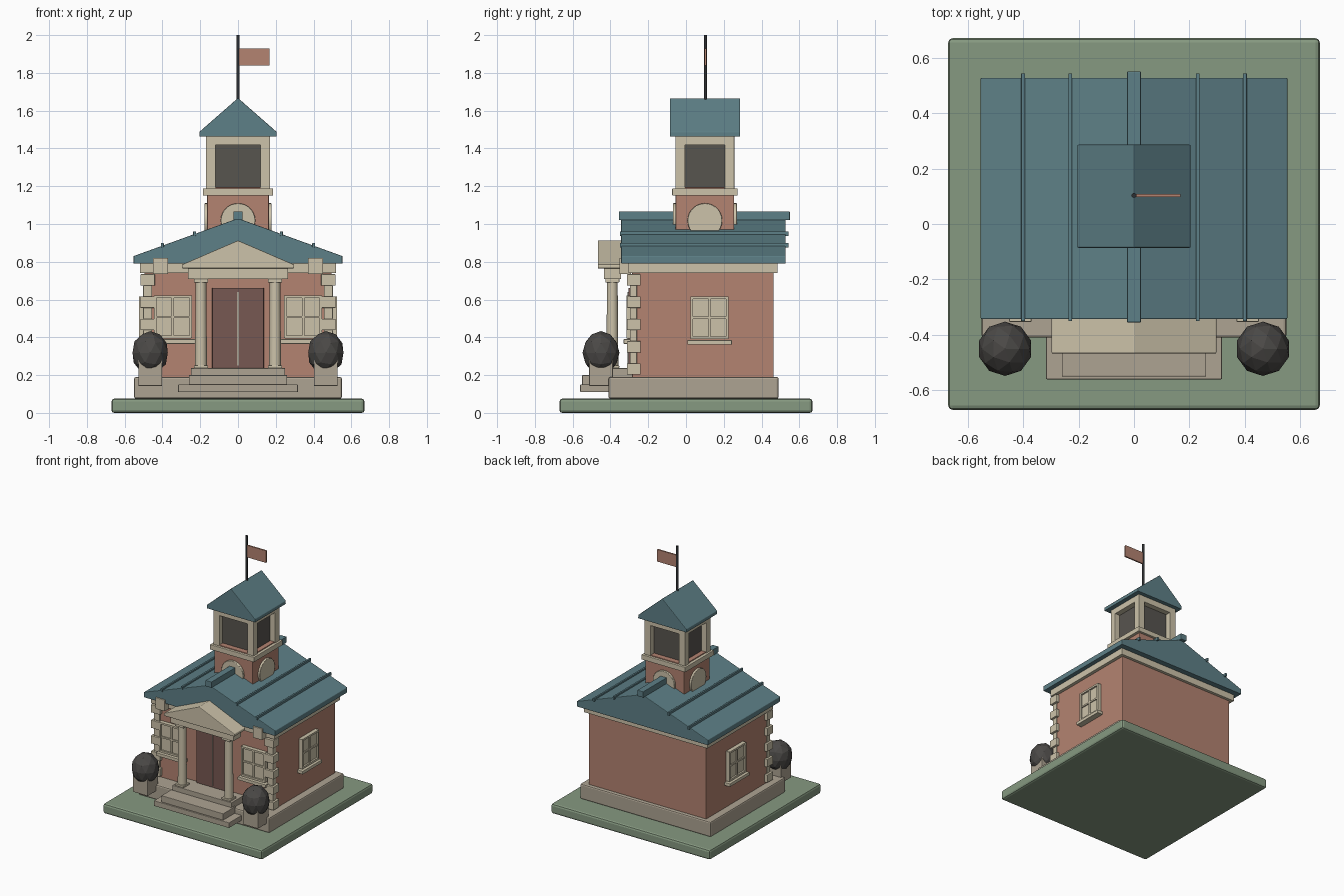
import bpy, bmesh
from math import pi, cos, sin
from mathutils import Matrix

cube = bpy.data.objects.get("Cube")
if cube:
    bpy.data.objects.remove(cube, do_unlink=True)


def material(name, srgb):
    m = bpy.data.materials.new(name)
    m.use_nodes = True
    col = [(c / 255) ** 2.2 for c in srgb] + [1]
    m.diffuse_color = col
    m.node_tree.nodes["Principled BSDF"].inputs["Base Color"].default_value = col
    return m


GRASS = material("grass", (133, 152, 128))
STONE = material("stone", (172, 162, 145))
BRICK = material("brick", (178, 130, 112))
CREAM = material("cream_trim", (203, 193, 168))
TEAL = material("teal_roof", (94, 127, 134))
DOOR = material("door_brown", (119, 89, 83))
SHADE = material("dark_opening", (88, 85, 80))
BUSH = material("dark_foliage", (76, 74, 72))
METAL = material("dark_metal", (48, 50, 52))


def finish(bm, name, mat, bevel=0.0, matrix=None):
    if matrix:
        bm.transform(matrix)
    bmesh.ops.recalc_face_normals(bm, faces=bm.faces)
    mesh = bpy.data.meshes.new(name)
    bm.to_mesh(mesh)
    bm.free()
    mesh.materials.append(mat)
    ob = bpy.data.objects.new(name, mesh)
    bpy.context.collection.objects.link(ob)
    if bevel:
        mod = ob.modifiers.new("soft_edges", "BEVEL")
        mod.width, mod.segments, mod.limit_method = bevel, 2, "ANGLE"
    return ob


def box(name, mat, x, y, z, bevel=0.003):
    bm = bmesh.new()
    bmesh.ops.create_cube(bm, size=1)
    size = Matrix.Diagonal((x[1] - x[0], y[1] - y[0], z[1] - z[0], 1))
    centre = Matrix.Translation([sum(r) / 2 for r in (x, y, z)])
    return finish(bm, name, mat, bevel, centre @ size)


def side_box(name, mat, s, x, y, z, bevel=0.003):
    """Box mirrored to side s of the x axis."""
    return box(name, mat, sorted((s * x[0], s * x[1])), y, z, bevel)


def gable(name, mat, half, y, z_eave, z_top, lip, bevel=0.004):
    """Solid gable with a vertical lip at each eave and its ridge along y."""
    bm = bmesh.new()
    outline = [(-half, z_eave), (half, z_eave), (half, z_eave + lip),
               (0, z_top), (-half, z_eave + lip)]
    face = bm.faces.new([bm.verts.new((px, y[0], pz)) for px, pz in outline])
    out = bmesh.ops.extrude_face_region(bm, geom=[face])["geom"]
    moved = [v for v in out if isinstance(v, bmesh.types.BMVert)]
    bmesh.ops.translate(bm, verts=moved, vec=(0, y[1] - y[0], 0))
    return finish(bm, name, mat, bevel)


def cylinder(name, mat, r, depth, matrix, sides=20, r_top=None, bevel=0.0):
    bm = bmesh.new()
    bmesh.ops.create_cone(bm, cap_ends=True, segments=sides, radius1=r,
                          radius2=r if r_top is None else r_top, depth=depth)
    for f in bm.faces:
        f.smooth = len(f.verts) == 4
    ob = finish(bm, name, mat, bevel, matrix)
    for e in ob.data.edges:
        e.use_edge_sharp = False
    ob.data.set_sharp_from_angle(angle=pi / 5)
    return ob


def window(name, centre, angle):
    """Framed four-pane window facing -y before being turned about z."""
    place = Matrix.Translation(centre) @ Matrix.Rotation(angle, 4, "Z")
    parts = [("pane", 0, 0, 0.19, 0.21, 0.012),
             ("mullion", 0, 0, 0.012, 0.2, 0.02),
             ("transom", 0, 0, 0.18, 0.012, 0.02),
             ("sill", 0, -0.13, 0.235, 0.024, 0.04)]
    for s in (-1, 1):
        parts.append(("jamb", s * 0.094, 0, 0.014, 0.225, 0.025))
        parts.append(("rail", 0, s * 0.106, 0.19, 0.014, 0.025))
    for part, px, pz, w, h, d in parts:
        bm = bmesh.new()
        bmesh.ops.create_cube(bm, size=1)
        local = Matrix.Translation((px, -d / 2, pz)) @ Matrix.Diagonal((w, d + 0.01, h, 1))
        finish(bm, name + "_" + part, CREAM, 0.002 if part == "sill" else 0, place @ local)


# Ground, plinth, walls and cornice
box("lawn", GRASS, (-0.67, 0.67), (-0.67, 0.67), (0, 0.075), 0.015)
box("plinth", STONE, (-0.55, 0.55), (-0.41, 0.49), (0.075, 0.19), 0.01)
box("walls", BRICK, (-0.495, 0.495), (-0.285, 0.463), (0.18, 0.76))
box("cornice", CREAM, (-0.52, 0.52), (-0.305, 0.485), (0.74, 0.795))

# Main roof with ridge cap and standing seams
EAVE, LIP, APEX, HALF = 0.79, 0.04, 1.03, 0.553
gable("main_roof", TEAL, HALF, (-0.343, 0.527), EAVE, APEX, LIP)
box("ridge_cap", TEAL, (-0.025, 0.025), (-0.355, 0.55), (1.02, 1.066))
for s in (-1, 1):
    for x in (0.23, 0.40):
        z = APEX - (APEX - EAVE - LIP) * x / HALF
        box("roof_seam", TEAL, (s * x - 0.007, s * x + 0.007), (-0.35, 0.543),
            (z - 0.01, z + 0.014), 0.002)

# Corner quoins, brackets and windows
for s in (-1, 1):
    for i in range(9):
        z, wide = 0.232 + i * 0.059, i % 2 == 0
        outer, front = (0.517, -0.312) if wide else (0.502, -0.297)
        side_box("corner_quoin", CREAM, s, (0.44 if wide else 0.455, outer),
                 (front, -0.24 if wide else -0.26), (z - 0.03, z + 0.03))
    side_box("cornice_bracket", CREAM, s, (0.37, 0.45), (-0.353, -0.29), (0.735, 0.82))
    window("front_window", (s * 0.345, -0.285, 0.508), 0)
    window("side_window", (s * 0.495, 0.125, 0.503), s * pi / 2)

# Entrance steps, door and portico
box("lower_step", STONE, (-0.317, 0.317), (-0.56, -0.40), (0.11, 0.15))
box("middle_step", STONE, (-0.26, 0.26), (-0.55, -0.40), (0.15, 0.2))
box("porch_floor", STONE, (-0.25, 0.25), (-0.435, -0.28), (0.185, 0.237))
box("door", DOOR, (-0.137, 0.137), (-0.305, -0.28), (0.237, 0.662))
box("door_gap", STONE, (-0.004, 0.004), (-0.31, -0.30), (0.25, 0.64), 0)
for s in (-1, 1):
    x, y = s * 0.196, -0.39
    cylinder("column_shaft", CREAM, 0.032, 0.46, Matrix.Translation((x, y, 0.47)), r_top=0.028)
    for z, h in ((0.237, 0.014), (0.69, 0.02)):
        box("column_block", CREAM, (x - 0.037, x + 0.037), (y - 0.037, y + 0.037), (z, z + h))
box("entablature", CREAM, (-0.265, 0.265), (-0.435, -0.343), (0.708, 0.77))
gable("pediment", CREAM, 0.297, (-0.467, -0.335), 0.765, 0.913, 0.02)

# Planters with clipped bushes
for s in (-1, 1):
    x, y = s * 0.465, -0.45
    box("planter", STONE, (x - 0.063, x + 0.063), (y - 0.063, y + 0.063), (0.143, 0.285))
    bm = bmesh.new()
    bmesh.ops.create_icosphere(bm, subdivisions=2, radius=1)
    finish(bm, "bush", BUSH, 0, Matrix.Translation((x, y, 0.318))
           @ Matrix.Diagonal((0.098, 0.098, 0.115, 1)))

# Tower base with a round dial on each side
TY = 0.1
box("tower_base", BRICK, (-0.163, 0.163), (TY - 0.155, TY + 0.155), (0.85, 1.195))
box("tower_belt", CREAM, (-0.185, 0.185), (TY - 0.173, TY + 0.173), (1.15, 1.188))
for i in range(4):
    a = i * pi / 2
    spot = Matrix.Translation((0.166 * sin(a), TY - 0.158 * cos(a), 1.018))
    turn = spot @ Matrix.Rotation(a, 4, "Z") @ Matrix.Rotation(pi / 2, 4, "X")
    cylinder("tower_dial", CREAM, 0.092, 0.024, turn, 28, bevel=0.003)

# Belfry with corner posts and dark openings
box("belfry_core", SHADE, (-0.128, 0.128), (TY - 0.115, TY + 0.115), (1.19, 1.44), 0)
for sx in (-1, 1):
    for sy in (-1, 1):
        side_box("belfry_post", CREAM, sx, (0.118, 0.17),
                 sorted((TY + sy * 0.105, TY + sy * 0.156)), (1.186, 1.46))
box("belfry_lintel", CREAM, (-0.17, 0.17), (TY - 0.156, TY + 0.156), (1.418, 1.468))

# Tower roof, flagpole and flag
gable("tower_roof", TEAL, 0.204, (TY - 0.186, TY + 0.186), 1.463, 1.667, 0.025)
cylinder("flagpole", METAL, 0.009, 0.38, Matrix.Translation((0, TY + 0.003, 1.81)), 12)
box("flag", BRICK, (0.006, 0.168), (TY - 0.003, TY + 0.009), (1.838, 1.93), 0.001)
